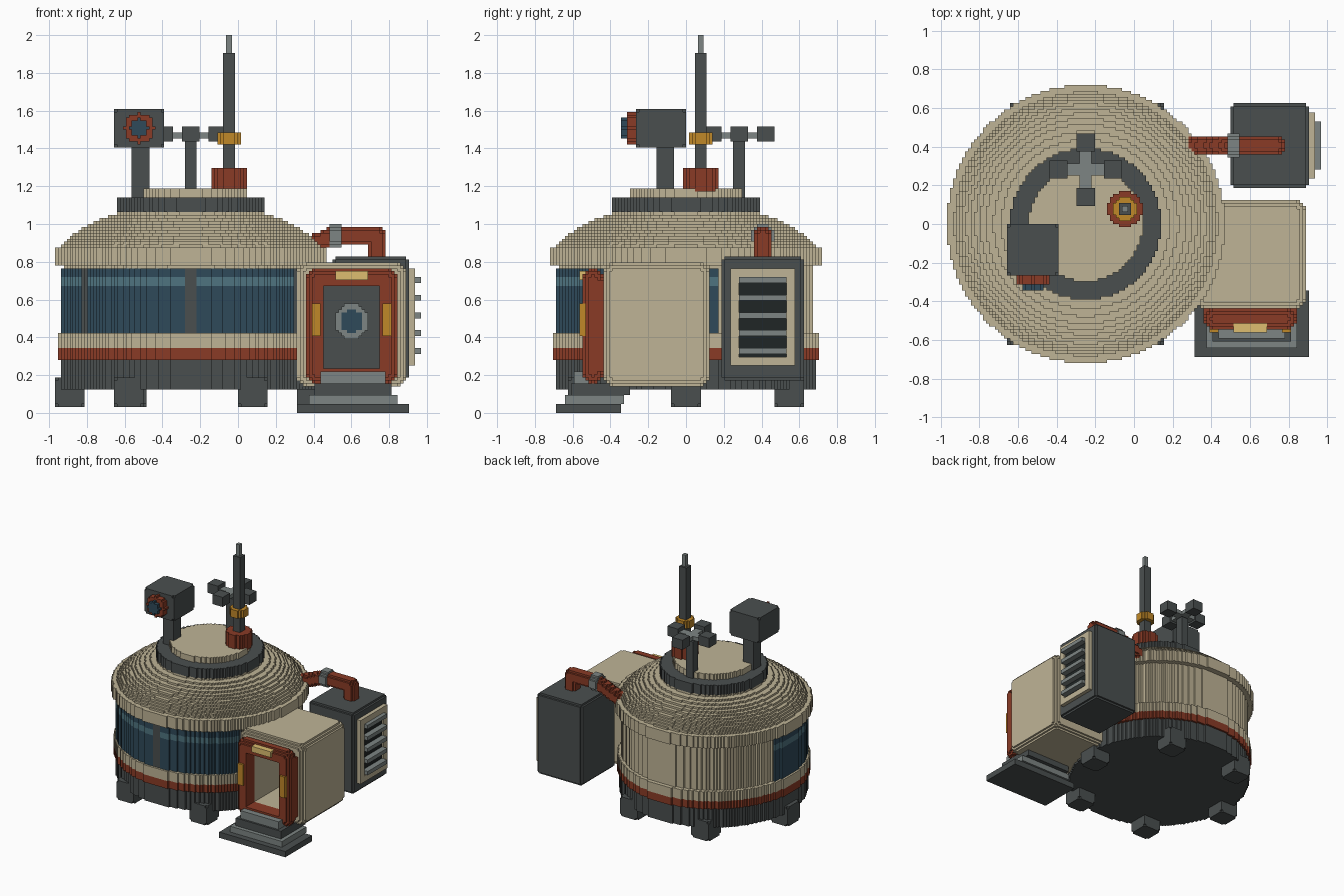
import bpy
from math import atan2, degrees, hypot, radians, cos, sin, sqrt, floor, ceil
from mathutils import Vector

if "Cube" in bpy.data.objects:
    bpy.data.objects.remove(bpy.data.objects["Cube"])

V = 1 / 64                      # edge length of one voxel
grid, parts = {}, []            # voxel -> part number, and the (name, colour) list

TAN, DARK, RED, GREY = "BFB496", "4A4F4F", "8A3B26", "7D8583"
GLASS, SHINE, ORANGE, YELLOW, BLACK = "2F4A5A", "4F7480", "C08828", "DDBE70", "202626"


# ---- voxel helpers (all sizes in voxels) ----
def fill(name, colour, lo, hi, test=lambda x, y, z: True):
    key = (name, colour)
    if key not in parts:
        parts.append(key)
    n = parts.index(key)
    for x in range(lo[0], hi[0]):
        for y in range(lo[1], hi[1]):
            for z in range(lo[2], hi[2]):
                if test(x + .5, y + .5, z + .5):
                    grid[x, y, z] = n


def box(name, colour, lo, hi, r=0):
    """Box with all edges rounded by r."""
    def test(*p):
        q = [max(abs(c - (a + b) / 2) - ((b - a) / 2 - r), 0) for c, a, b in zip(p, lo, hi)]
        return sqrt(sum(k * k for k in q)) <= r + .01
    fill(name, colour, lo, hi, test)


def disc(name, colour, cx, cy, r, z0, z1, sector=lambda a: True):
    """Upright cylinder; r may depend on height, sector on the angle from the front."""
    rad = r if callable(r) else (lambda z: r)
    m = ceil(max(rad(z0 + .5), rad(z1 - .5))) + 1
    fill(name, colour, (floor(cx) - m, floor(cy) - m, z0), (floor(cx) + m, floor(cy) + m, z1),
         lambda x, y, z: hypot(x - cx, y - cy) <= rad(z) and sector(degrees(atan2(x - cx, cy - y))))


def disc_y(name, colour, cx, cz, r, y0, y1):
    """Cylinder lying along y."""
    m = ceil(r) + 1
    fill(name, colour, (floor(cx) - m, y0, floor(cz) - m), (floor(cx) + m, y1, floor(cz) + m),
         lambda x, y, z: hypot(x - cx, z - cz) <= r)


def pipe(name, colour, a, b, r):
    a, b = Vector(a), Vector(b)
    lo = [floor(min(p, q) - r) for p, q in zip(a, b)]
    hi = [ceil(max(p, q) + r) for p, q in zip(a, b)]

    def test(*p):
        p = Vector(p)
        t = max(0, min(1, (p - a).dot(b - a) / (b - a).length_squared))
        return (p - a - (b - a) * t).length <= r
    fill(name, colour, lo, hi, test)


def carve(lo, hi):
    for x in range(lo[0], hi[0]):
        for y in range(lo[1], hi[1]):
            for z in range(lo[2], hi[2]):
                grid.pop((x, y, z), None)


# ---- round habitat ----
CX = -16
for k in range(6):
    fx, fy = round(CX + 41 * cos(radians(60 * k))), round(41 * sin(radians(60 * k)) * .99)
    box("feet", DARK, (fx - 5, fy - 5, 2), (fx + 5, fy + 5, 12), 1.2)
disc("base", DARK, CX, 0, 44, 8, 18)
disc("red_band", RED, CX, 0, 45, 18, 22)
disc("lower_band", TAN, CX, 0, 45, 22, 27)
disc("wall", TAN, CX, 0, 43.3, 27, 50)
disc("window_glass", GLASS, CX, 0, 44, 27, 49, lambda a: abs(a) <= 105)
disc("window_highlight", SHINE, CX, 0, 44, 43, 46, lambda a: abs(a) <= 105)
disc("window_posts", DARK, CX, 0, 44, 27, 49,
     lambda a: min(abs(a - m) for m in (-55, 0, 55)) < 2)
disc("dome_rim", TAN, CX, 0, 46, 50, 56)
disc("dome", TAN, CX, 0, lambda z: 46 * sqrt(1 - ((z - 50) / 20.8) ** 2), 56, 68)
disc("roof_ring", DARK, CX, 0, 25, 68, 73)
disc("roof_cap", TAN, CX, 0, 19, 73, 76)

# ---- airlock: hollow body, red door frame, inner door ----
box("airlock_body", TAN, (20, -28, 9), (57, 8, 51), 4)
box("airlock_frame", RED, (23, -35, 10), (54, -28, 49), 4)
fill("airlock_frame", RED, (23, -30, 14), (54, -28, 45))
carve((29, -35, 15), (48, -2, 43))
fill("inner_door", DARK, (29, -2, 15), (48, 0, 43))
disc_y("porthole_ring", GREY, 38.5, 31, 6, -3, -1)
disc_y("porthole_glass", GLASS, 38.5, 31, 4, -3, -1)
for x in (25, 49):
    fill("frame_side_lights", ORANGE, (x, -36, 26), (x + 3, -33, 37))
fill("frame_top_light", YELLOW, (33, -36, 45), (44, -33, 48))

# ---- entry steps ----
fill("step_pad", DARK, (20, -44, 0), (58, -22, 3))
fill("step_lower", GREY, (24, -41, 3), (54, -21, 6))
fill("step_middle", DARK, (26, -39, 6), (52, -19, 10))
fill("step_upper", GREY, (28, -38, 10), (50, -33, 14))

# ---- side machine unit with vent ----
box("machine_unit", DARK, (32, 12, 11), (58, 40, 53), 2)
box("vent_panel", TAN, (56, 15, 16), (60, 37, 49), 1)
carve((59, 18, 19), (60, 34, 46))
fill("vent_recess", BLACK, (58, 18, 19), (59, 34, 46))
for k in range(5):
    fill("vent_slats", GREY, (59, 18, 20 + 6 * k), (62, 34, 22 + 6 * k))

# ---- feed pipe from dome to machine unit ----
path = [(20, 26, 55), (32, 26, 60), (47, 26, 60), (47, 26, 54)]
for a, b in zip(path, path[1:]):
    pipe("feed_pipe", RED, a, b, 3.1)
fill("pipe_collar", GREY, (31, 22, 56), (35, 30, 64),
     lambda x, y, z: hypot(y - 26, z - 60) <= 4.2)

# ---- mast ----
disc("mast_base", RED, -3, 5, 6, 75, 83)
fill("mast", DARK, (-5, 3, 83), (-1, 7, 122))
fill("mast_tip", GREY, (-4, 4, 122), (-2, 6, 128))
disc("mast_collar", ORANGE, -3, 5, 4.2, 91, 95)

# ---- wind meter: pole, cross arms and four cups ----
fill("wind_pole", DARK, (-18, 16, 73), (-14, 20, 92))
fill("wind_arms", GREY, (-26, 16, 93), (-6, 20, 95))
fill("wind_arms", GREY, (-18, 8, 93), (-14, 28, 95))
for dx, dy in ((9, 0), (-9, 0), (0, 9), (0, -9)):
    x, y = -16 + dx, 18 + dy
    box("wind_cups", DARK, (x - 3, y - 3, 92), (x + 3, y + 3, 97), 1)

# ---- camera on post ----
fill("camera_post", DARK, (-36, -10, 73), (-30, -4, 91))
box("camera_body", DARK, (-42, -17, 90), (-25, 0, 103), 1.6)
disc_y("camera_lens_ring", RED, -33.5, 96.5, 5, -20, -17)
disc_y("camera_lens", GLASS, -33.5, 96.5, 3, -22, -17)


# ---- turn exposed voxel faces into one mesh per part, joined in strips ----
def linear(h):
    s = [int(h[i:i + 2], 16) / 255 for i in (0, 2, 4)]
    return [c / 12.92 if c <= .04 else ((c + .055) / 1.055) ** 2.4 for c in s] + [1]


rows = {}
for p, n in grid.items():
    for axis in range(3):
        run = 2 if axis < 2 else 0           # strips run along z, or along x on flat tops
        other = 3 - axis - run
        for side in (0, 1):
            q = list(p)
            q[axis] += 2 * side - 1
            if tuple(q) not in grid:
                rows.setdefault((n, axis, side, p[axis], p[other]), []).append(p[run])

meshes = [([], [], {}) for _ in parts]
for (n, axis, side, level, pos), cells in rows.items():
    run = 2 if axis < 2 else 0
    other = 3 - axis - run
    cells.sort()
    verts, faces, seen = meshes[n]
    start = cells[0]
    for i, c in enumerate(cells):
        if i + 1 < len(cells) and cells[i + 1] == c + 1:
            continue
        quad = []
        for u, w in ((start, pos), (c + 1, pos), (c + 1, pos + 1), (start, pos + 1)):
            co = [0, 0, 0]
            co[axis], co[run], co[other] = level + side, u, w
            co = tuple(co)
            if co not in seen:
                seen[co] = len(verts)
                verts.append([k * V for k in co])
            quad.append(seen[co])
        # wind each quad so that its normal points out of the solid
        flip = ((run - axis) % 3 == 1) != (side == 1)
        faces.append(quad[::-1] if flip else quad)
        if i + 1 < len(cells):
            start = cells[i + 1]

materials = {}
for (name, colour), (verts, faces, _) in zip(parts, meshes):
    if not faces:
        continue
    me = bpy.data.meshes.new(name)
    me.from_pydata(verts, [], faces)
    me.update()
    if colour not in materials:
        materials[colour] = bpy.data.materials.new("paint_" + colour)
        materials[colour].diffuse_color = linear(colour)
    me.materials.append(materials[colour])
    bpy.context.collection.objects.link(bpy.data.objects.new(name, me))

for m in bpy.data.materials:
    if m.users and not m.is_grease_pencil:
        m.use_nodes = True
        m.node_tree.nodes["Principled BSDF"].inputs["Base Color"].default_value = m.diffuse_color
